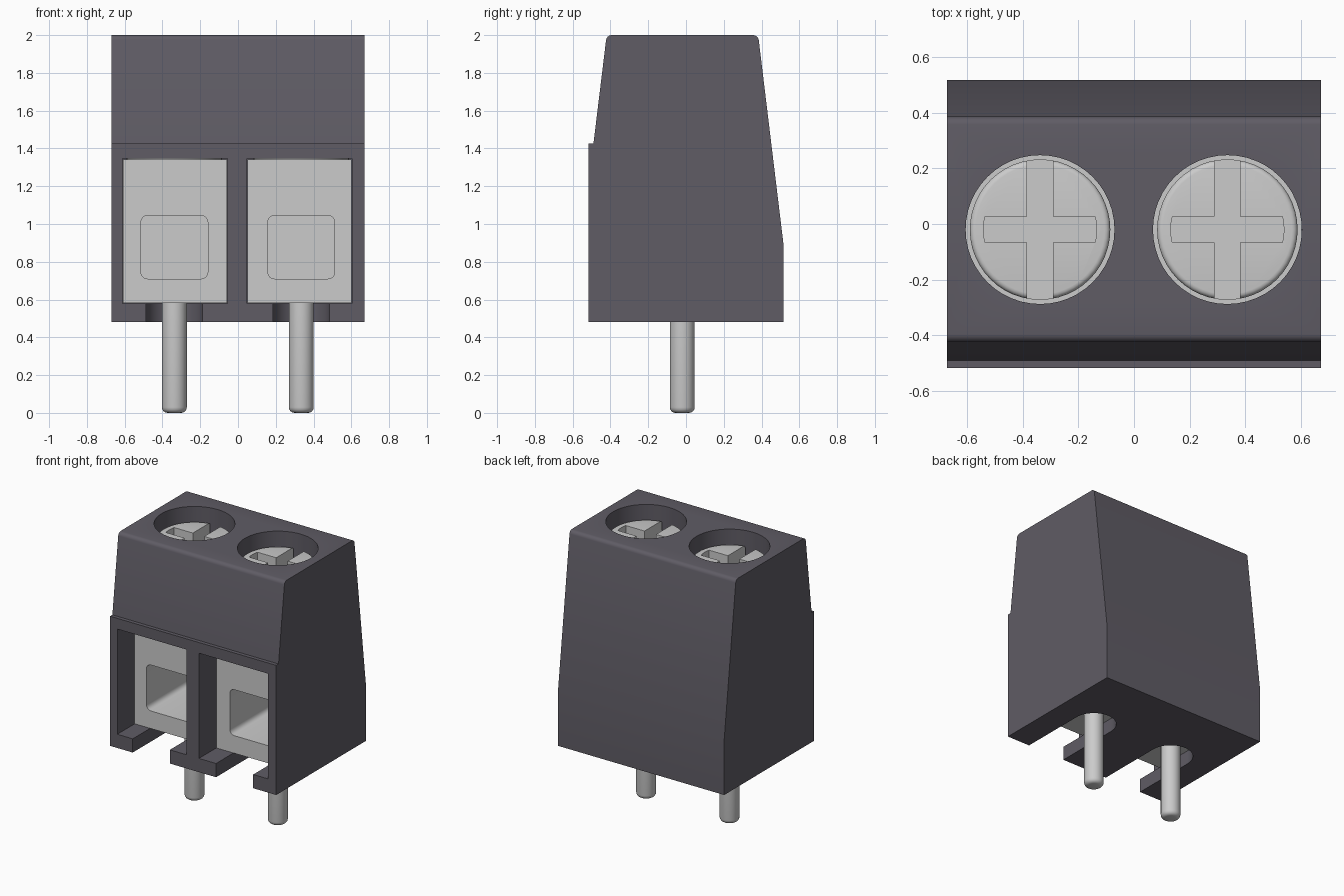
import bpy, bmesh, math
from mathutils import Matrix

if "Cube" in bpy.data.objects:
    bpy.data.objects.remove(bpy.data.objects["Cube"])


def material(name, rgb):
    m = bpy.data.materials.new(name)
    m.diffuse_color = (*rgb, 1)
    m.use_nodes = True
    m.node_tree.nodes["Principled BSDF"].inputs["Base Color"].default_value = m.diffuse_color
    return m


DARK = material("dark_grey_plastic", (0.115, 0.107, 0.13))
METAL = material("light_grey_metal", (0.6, 0.6, 0.6))


def finish(name, bm, mat):
    bmesh.ops.recalc_face_normals(bm, faces=bm.faces[:])
    me = bpy.data.meshes.new(name)
    bm.to_mesh(me)
    bm.free()
    me.materials.append(mat)
    ob = bpy.data.objects.new(name, me)
    bpy.context.collection.objects.link(ob)
    return ob


def box(name, x, y, z, mat, round_y=0):
    """Box from (min, max) ranges; round_y rounds the edges running along y."""
    bm = bmesh.new()
    bmesh.ops.create_cube(bm, size=1)
    for v in bm.verts:
        v.co = [r[0] + (c + 0.5) * (r[1] - r[0]) for c, r in zip(v.co, (x, y, z))]
    if round_y:
        es = [e for e in bm.edges if abs(e.verts[0].co.y - e.verts[1].co.y) > 1e-4]
        bmesh.ops.bevel(bm, geom=es, offset=round_y, segments=4, profile=0.5, affect='EDGES')
    return finish(name, bm, mat)


def cylinder(name, x, y, r, z, mat, round_z=None, offset=0.02):
    """Upright cylinder; the rim at height round_z is rounded."""
    bm = bmesh.new()
    bmesh.ops.create_cone(bm, cap_ends=True, segments=48, radius1=r, radius2=r, depth=z[1] - z[0],
                          matrix=Matrix.Translation((x, y, (z[0] + z[1]) / 2)))
    if round_z is not None:
        es = [e for e in bm.edges if all(abs(v.co.z - round_z) < 1e-4 for v in e.verts)]
        bmesh.ops.bevel(bm, geom=es, offset=offset, segments=4, profile=0.5, affect='EDGES')
    return finish(name, bm, mat)


def boolean(target, cutter, op='DIFFERENCE'):
    bpy.context.view_layer.objects.active = target
    m = target.modifiers.new("cut", 'BOOLEAN')
    m.operation, m.solver, m.object = op, 'EXACT', cutter
    bpy.ops.object.modifier_apply(modifier=m.name)
    bpy.data.objects.remove(cutter)


def smooth(ob):
    bpy.ops.object.select_all(action='DESELECT')
    ob.select_set(True)
    bpy.context.view_layer.objects.active = ob
    bpy.ops.object.shade_smooth_by_angle(angle=math.radians(30))


# Housing: side profile extruded along x, top edges rounded
profile = [(-0.517, 0.48), (0.517, 0.48), (0.517, 0.885), (0.382, 2.0),
           (-0.42, 2.0), (-0.49, 1.425), (-0.517, 1.425)]
bm = bmesh.new()
face = bm.faces.new([bm.verts.new((-0.67, y, z)) for y, z in profile])
ext = bmesh.ops.extrude_face_region(bm, geom=[face])
bmesh.ops.translate(bm, vec=(1.34, 0, 0),
                    verts=[g for g in ext["geom"] if isinstance(g, bmesh.types.BMVert)])
tops = [e for e in bm.edges if all(v.co.z > 1.99 for v in e.verts)
        and abs(e.verts[0].co.x - e.verts[1].co.x) > 1]
bmesh.ops.bevel(bm, geom=tops, offset=0.025, segments=4, profile=0.5, affect='EDGES')
housing = finish("housing", bm, DARK)

CY = -0.02          # y of the screw and pin axes
CAGE_Y = -0.32      # front of the metal clamps
for side, x, wx in (("left", -0.337, -0.333), ("right", 0.335, 0.325)):
    # Wire window, screw well and keyhole slot in the floor
    boolean(housing, box("window_cutter", (wx - 0.278, wx + 0.278), (-0.7, 0.3), (0.58, 1.347), DARK))
    boolean(housing, cylinder("well_cutter", x, CY, 0.267, (1.3, 2.1), DARK))
    boolean(housing, box("slot_cutter", (x - 0.15, x + 0.15), (-0.7, CY), (0.4, 0.62), DARK))
    boolean(housing, cylinder("slot_end_cutter", x, CY, 0.15, (0.4, 0.62), DARK))

    # Metal clamp with a rounded wire opening
    clamp = box(side + "_clamp", (wx - 0.276, wx + 0.276), (CAGE_Y, 0.298), (0.582, 1.342), METAL)
    boolean(clamp, box("opening_cutter", (x - 0.177, x + 0.177), (-0.5, 0.25), (0.71, 1.045),
                       METAL, 0.035))
    smooth(clamp)

    # Screw with a cross slot: one arm runs through, the other stops short
    top = 1.9
    screw = cylinder(side + "_screw", x, CY, 0.252, (1.33, top), METAL, top)
    boolean(screw, box("long_slot_cutter", (x - 0.046, x + 0.046), (CY - 0.4, CY + 0.4),
                       (top - 0.12, top + 0.1), METAL))
    short = cylinder("short_slot_cutter", x, CY, 0.203, (top - 0.12, top + 0.1), METAL)
    boolean(short, box("arm", (x - 0.3, x + 0.3), (CY - 0.047, CY + 0.047),
                       (top - 0.2, top + 0.2), METAL), 'INTERSECT')
    boolean(screw, short)
    smooth(screw)

    # Solder pin
    smooth(cylinder(side + "_pin", x, CY, 0.066, (0, 0.6), METAL, 0, 0.03))

smooth(housing)
